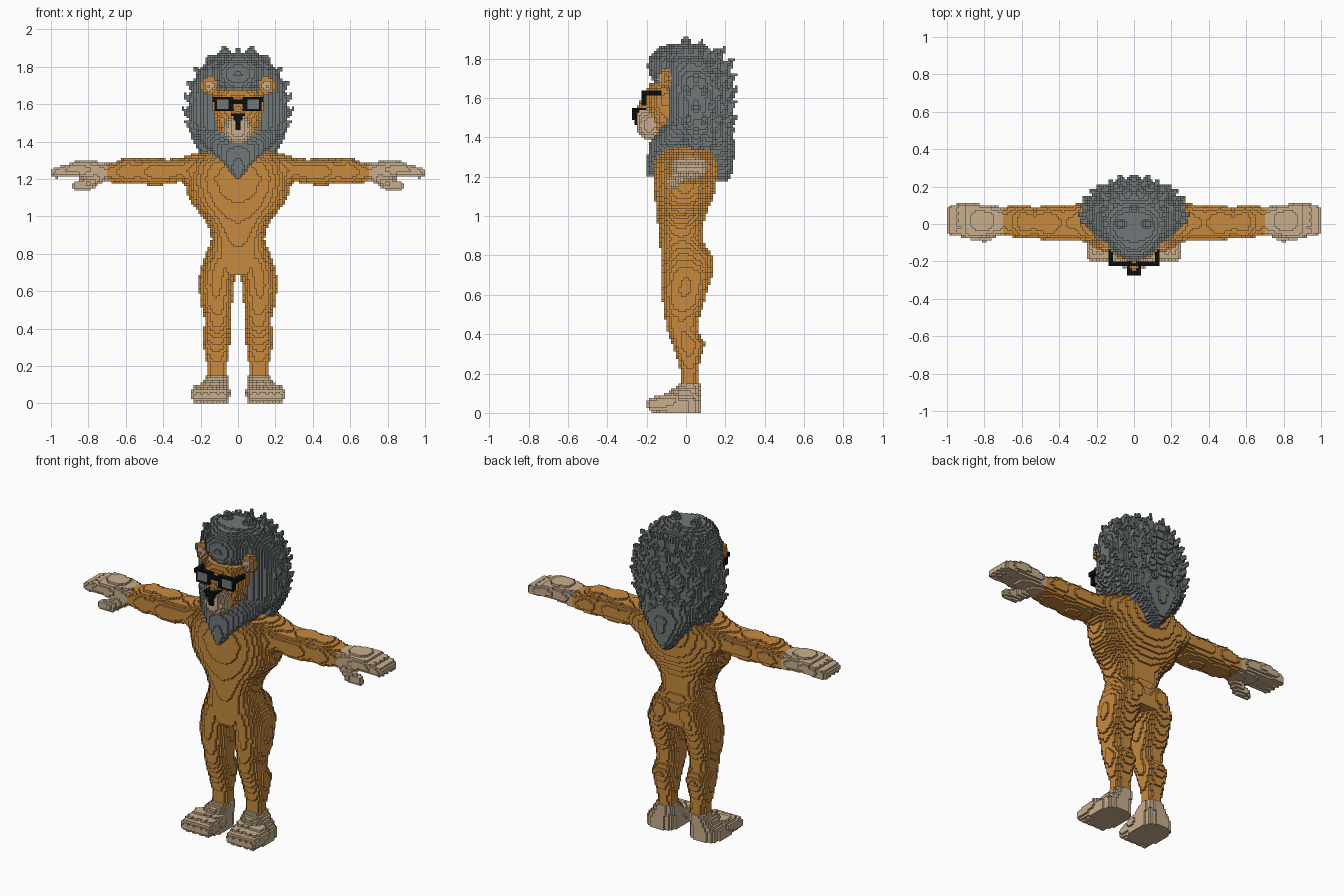
import bpy, math
from mathutils import Vector

H = 0.0125     # block size
grid = {}      # (i, j, k) -> part name, x > 0 half only until mirrored


def fill(part, lo, hi, inside):
    """Claim every block whose centre passes the test."""
    a = [math.floor(v / H) for v in lo]
    b = [math.ceil(v / H) for v in hi]
    for i in range(max(0, a[0]), b[0] + 1):
        for j in range(a[1], b[1] + 1):
            for k in range(max(0, a[2]), b[2] + 1):
                if inside((i + .5) * H, (j + .5) * H, (k + .5) * H):
                    grid[i, j, k] = part


def loft(part, axis, rings, n=2.0):
    """Rings (t, a0, a1, b0, b1) along axis x or z, superellipse sections."""
    a0, a1 = min(r[1] for r in rings), max(r[2] for r in rings)
    b0, b1 = min(r[3] for r in rings), max(r[4] for r in rings)
    t0, t1 = rings[0][0], rings[-1][0]

    def inside(x, y, z):
        t, a, b = (z, x, y) if axis == 'z' else (x, y, z)
        for p, q in zip(rings, rings[1:]):
            if p[0] <= t <= q[0]:
                f = (t - p[0]) / (q[0] - p[0])
                l, r, d, u = [p[m] + f * (q[m] - p[m]) for m in range(1, 5)]
                return (abs((2 * a - l - r) / (r - l)) ** n
                        + abs((2 * b - d - u) / (u - d)) ** n) <= 1
        return False
    if axis == 'z':
        fill(part, (a0, b0, t0), (a1, b1, t1), inside)
    else:
        fill(part, (t0, a0, b0), (t1, a1, b1), inside)


def centred(part, rings, n=2.0):
    """Loft along z, symmetric in x: rings (z, half width, y front, y back)."""
    loft(part, 'z', [(z, -w, w, f, b) for z, w, f, b in rings], n)


def rod(part, p, q, r0, r1):
    """Tapered capsule."""
    p, q = Vector(p), Vector(q)
    d, r = q - p, max(r0, r1)

    def inside(x, y, z):
        v = Vector((x, y, z)) - p
        t = min(1, max(0, v.dot(d) / d.length_squared))
        return (v - d * t).length <= r0 + (r1 - r0) * t
    fill(part, [min(m) - r for m in zip(p, q)], [max(m) + r for m in zip(p, q)], inside)


def ball(part, c, r):
    fill(part, [m - s for m, s in zip(c, r)], [m + s for m, s in zip(c, r)],
         lambda *v: sum(((m - o) / s) ** 2 for m, o, s in zip(v, c, r)) <= 1)


def box(part, lo, hi):
    fill(part, lo, hi, lambda *v: all(a <= m <= b for a, m, b in zip(lo, v, hi)))


# torso: hips, waist, wide chest, shoulders
centred('torso', [(.69, .205, -.12, .12), (.76, .19, -.125, .12), (.88, .14, -.135, .09),
                  (.95, .16, -.142, .09), (1.0, .19, -.147, .10), (1.06, .245, -.155, .125),
                  (1.12, .27, -.16, .145), (1.2, .28, -.165, .16), (1.28, .27, -.158, .168),
                  (1.33, .23, -.13, .15), (1.35, .17, -.09, .10)], 2.5)
ball('torso', (.085, .06, .76), (.085, .08, .09))

# legs: ankle, calf, knee, thigh
loft('legs', 'z', [(.14, .06, .16, -.03, .065), (.2, .06, .165, -.027, .06),
                   (.28, .048, .18, -.045, .075), (.35, .04, .188, -.07, .098),
                   (.42, .04, .18, -.098, .06), (.48, .038, .182, -.108, .065),
                   (.55, .03, .205, -.118, .09), (.63, .026, .208, -.122, .11),
                   (.70, .004, .206, -.122, .135), (.78, .0, .18, -.12, .12)], 2.3)

# feet with four toes each
loft('feet', 'z', [(0, .05, .235, -.16, .072), (.06, .05, .235, -.15, .072),
                   (.1, .052, .2, -.09, .072), (.15, .056, .165, -.034, .07)], 3)
for x in (.088, .13, .175, .214):
    rod('feet', (x * .95, -.07, .06), (x, -.163, .042), .045, .038)

# arms: shoulder, upper arm, forearm, wrist
loft('arms', 'x', [(.16, -.11, .14, 1.13, 1.345), (.24, -.10, .13, 1.14, 1.335),
                   (.31, -.085, .105, 1.185, 1.31), (.38, -.09, .10, 1.17, 1.305),
                   (.46, -.088, .10, 1.165, 1.318), (.53, -.075, .09, 1.175, 1.31),
                   (.60, -.08, .102, 1.17, 1.315), (.66, -.066, .095, 1.18, 1.29),
                   (.71, -.058, .09, 1.187, 1.28)], 2.4)

# hands: palm, four fingers, thumb
loft('hands', 'x', [(.70, -.058, .09, 1.185, 1.285), (.78, -.068, .10, 1.195, 1.30),
                    (.84, -.075, .108, 1.205, 1.30), (.90, -.07, .105, 1.21, 1.29)], 2.5)
for y in (-.045, .0, .045, .085):
    rod('hands', (.87, y, 1.255), (.971, y * .8 + .006, 1.235), .033, .029)
rod('hands', (.74, -.03, 1.215), (.80, -.062, 1.175), .035, .033)
rod('hands', (.80, -.062, 1.175), (.86, -.068, 1.165), .032, .024)

# mane: main mass, forelock, beard, back tail
centred('mane', [(1.36, .17, -.10, .19), (1.42, .235, -.11, .205), (1.5, .262, -.11, .215),
                 (1.62, .262, -.11, .22), (1.7, .25, -.12, .215), (1.78, .215, -.14, .18),
                 (1.84, .16, -.13, .12), (1.88, .09, -.08, .05)], 2.2)
ball('mane', (0, -.06, 1.76), (.15, .135, .115))
centred('mane', [(1.2, .012, -.2, -.16), (1.25, .05, -.2, -.13), (1.3, .10, -.195, -.06),
                 (1.38, .185, -.18, .06), (1.46, .23, -.13, .1)], 2.2)
centred('mane', [(1.17, .015, .16, .21), (1.22, .06, .11, .235), (1.3, .12, .07, .245),
                 (1.38, .18, .04, .245), (1.48, .22, .0, .22)], 2.2)

# mane tufts in staggered rows around the sides and back
rows = [(1.33, .14, .16), (1.40, .215, .165), (1.47, .245, .17), (1.54, .255, .17),
        (1.61, .25, .17), (1.68, .235, .17), (1.75, .20, .155), (1.81, .15, .12)]
for n, (z, rx, ry) in enumerate(rows):
    for s in range(5):
        a = math.radians(-12 + 25 * s + 12 * (n % 2))
        c, d = math.cos(a), math.sin(a)
        rod('mane', (rx * .85 * c, .05 + ry * .85 * d, z - .02),
            (rx * 1.17 * c, .05 + ry * 1.22 * d, z + .04), .045, .008)
for tip in ((.075, 0, 1.915), (.16, .0, 1.865), (.215, .02, 1.79), (.0, .08, 1.89),
            (.1, .1, 1.865), (.05, -.13, 1.85), (.14, -.07, 1.82)):
    rod('mane', (tip[0] * .85, tip[1] * .9, tip[2] - .075), tip, .05, .008)

# face and nose bridge
centred('face', [(1.4, .08, -.15, 0), (1.48, .115, -.175, 0), (1.58, .135, -.195, 0),
                 (1.64, .13, -.197, 0), (1.67, .11, -.185, -.02)], 2.5)
rod('face', (0, -.175, 1.62), (0, -.21, 1.55), .035, .035)
ball('muzzle', (0, -.185, 1.465), (.078, .07, .078))
ball('muzzle', (0, -.205, 1.505), (.05, .055, .045))

# nose: inverted triangle with a short line below
centred('nose', [(1.485, .013, -.272, -.2), (1.51, .018, -.274, -.2),
                 (1.545, .036, -.276, -.2)], 6)
box('nose', (0, -.26, 1.46), (.01, -.22, 1.49))

# ears
ball('ears', (.152, -.105, 1.7), (.045, .032, .052))
ball('inner_ears', (.155, -.128, 1.697), (.026, .016, .032))

# glasses: frame, bridge, temples, lenses
box('glasses_frame', (.03, -.225, 1.562), (.125, -.2, 1.638))
box('glasses_frame', (0, -.225, 1.6), (.04, -.2, 1.626))
box('glasses_frame', (.112, -.225, 1.612), (.138, -.12, 1.638))
box('lenses', (.05, -.225, 1.575), (.112, -.2, 1.626))

# materials
COLOURS = {'orange fur': (.58, .255, .05), 'tan fur': (.58, .43, .27),
           'grey': (.165, .185, .185), 'black': (.004, .004, .004)}
mats = {}
for name, c in COLOURS.items():
    mats[name] = bpy.data.materials.new(name)
    mats[name].diffuse_color = (*c, 1)
PAINT = {'torso': 'orange fur', 'legs': 'orange fur', 'arms': 'orange fur', 'face': 'orange fur',
         'ears': 'orange fur', 'hands': 'tan fur', 'feet': 'tan fur', 'muzzle': 'tan fur',
         'inner_ears': 'tan fur', 'mane': 'grey', 'lenses': 'grey',
         'nose': 'black', 'glasses_frame': 'black'}

# mirror the half, then skin every part with its exposed block faces
for (i, j, k), part in list(grid.items()):
    grid[-1 - i, j, k] = part
cells = {p: [] for p in PAINT}
for c, part in grid.items():
    cells[part].append(c)
for part, blocks in cells.items():
    index, faces = {}, []
    for c in blocks:
        for ax in range(3):
            u, v = (ax + 1) % 3, (ax + 2) % 3
            for side in (0, 1):
                nb = list(c)
                nb[ax] += 2 * side - 1
                if tuple(nb) in grid:
                    continue
                quad = []
                for du, dv in ((0, 0), (1, 0), (1, 1), (0, 1)):
                    p = list(c)
                    p[ax] += side
                    p[u] += du
                    p[v] += dv
                    quad.append(index.setdefault(tuple(p), len(index)))
                faces.append(quad if side else quad[::-1])
    mesh = bpy.data.meshes.new(part)
    mesh.from_pydata([[m * H for m in p] for p in index], [], faces)
    mesh.materials.append(mats[PAINT[part]])
    bpy.context.collection.objects.link(bpy.data.objects.new(part, mesh))
